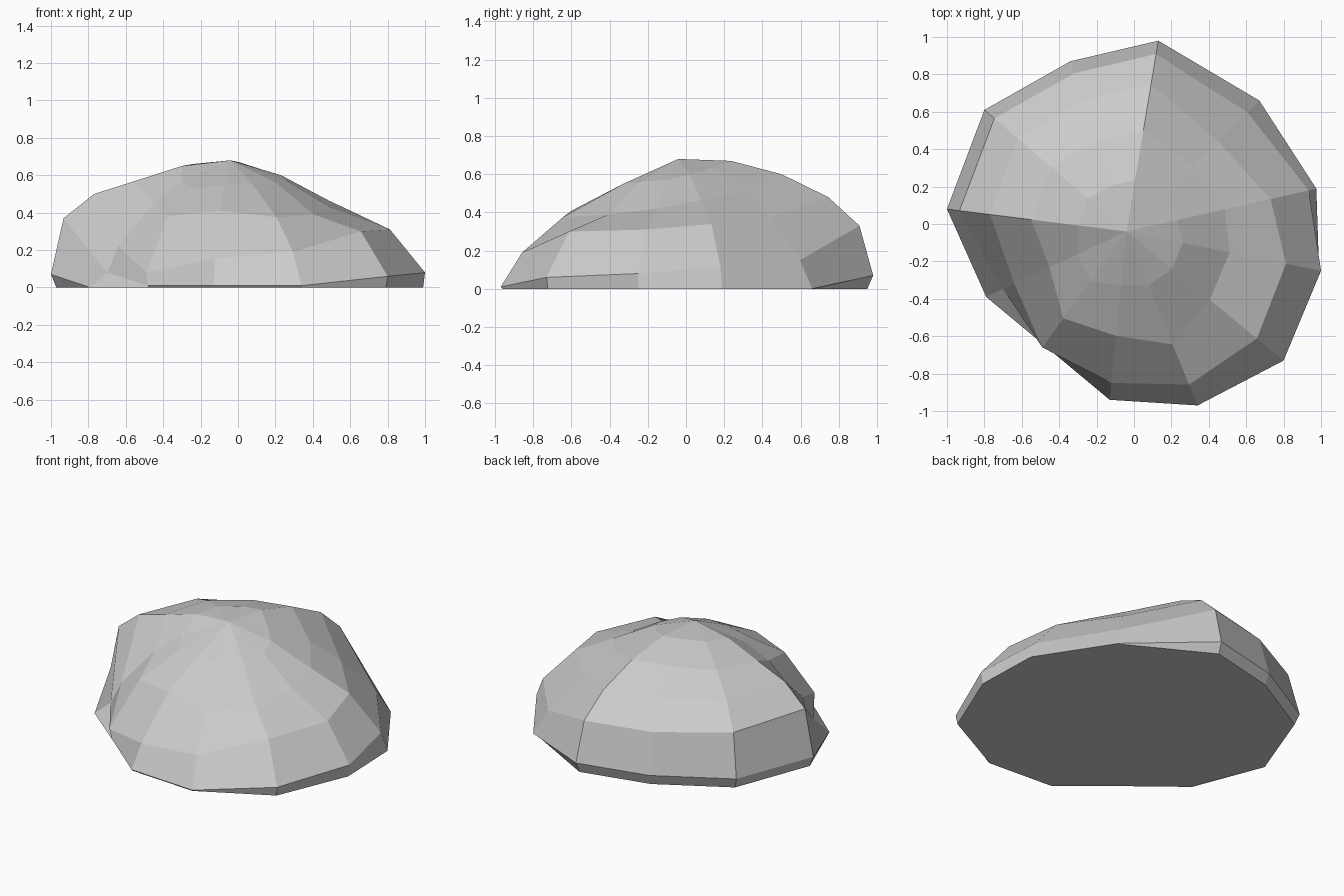
import bpy, bmesh
from mathutils import Vector

if "Cube" in bpy.data.objects:
    bpy.data.objects.remove(bpy.data.objects["Cube"])

APEX = Vector((-0.04, -0.04, 0.68))

# Ground outline, clockwise from the back (seen from above)
OUTLINE = [(0.13, 0.98), (0.67, 0.66), (0.98, 0.19), (1.0, -0.25),
           (0.80, -0.73), (0.34, -0.97), (-0.13, -0.94), (-0.49, -0.66),
           (-0.79, -0.39), (-1.0, 0.08), (-0.80, 0.61), (-0.34, 0.87)]

# Key slope profiles by spoke: (fraction from apex to outline, height)
NORTH = [(.27, .67), (.53, .60), (.77, .48), (.93, .33), (1, .07)]
KEYS = {
    0: NORTH,
    1: [(.24, .63), (.50, .51), (.69, .37), (.91, .15), (1, 0)],
    3: [(.29, .57), (.53, .42), (.82, .31), (1, .08), (.99, 0)],
    4: [(.29, .56), (.53, .39), (.83, .30), (1, .06), (.99, 0)],
    5: [(.31, .55), (.65, .375), (.88, .19), (1, .01), (.99, 0)],
    6: [(.32, .55), (.62, .41), (.90, .155), (1, .01), (.99, 0)],
    7: [(.43, .53), (.75, .38), (1, .08), (.98, .01), (.97, 0)],
    8: [(.35, .57), (.55, .45), (.80, .22), (.88, .08), (1, 0)],
    9: [(.27, .65), (.53, .57), (.76, .50), (.93, .37), (1, .07)],
    11: NORTH,
}


def profile(i):
    """Key profile, or the average of its two neighbours."""
    if i in KEYS:
        return KEYS[i]
    a, b = KEYS[i - 1], KEYS[i + 1]
    return [((p[0] + q[0]) / 2, (p[1] + q[1]) / 2) for p, q in zip(a, b)]


bm = bmesh.new()
top = bm.verts.new(APEX)
spokes = []
for i, (x, y) in enumerate(OUTLINE):
    pts = profile(i)
    if pts[-1][1] > 0:                      # undercut rim down to the ground
        pts = pts + [(0.97, 0)]
    else:
        pts = pts + [(pts[-1][0] - 0.01, 0)]
    spokes.append([bm.verts.new((APEX.x + (x - APEX.x) * f,
                                 APEX.y + (y - APEX.y) * f, z)) for f, z in pts])

# Facets between neighbouring spokes, then the flat base
for i, a in enumerate(spokes):
    b = spokes[(i + 1) % len(spokes)]
    bm.faces.new((top, a[0], b[0]))
    for k in range(len(a) - 1):
        bm.faces.new((a[k], a[k + 1], b[k + 1], b[k]))
bm.faces.new([s[-1] for s in spokes])
bmesh.ops.recalc_face_normals(bm, faces=bm.faces)

mesh = bpy.data.meshes.new("rock")
bm.to_mesh(mesh)
bm.free()
bpy.context.collection.objects.link(bpy.data.objects.new("rock", mesh))
